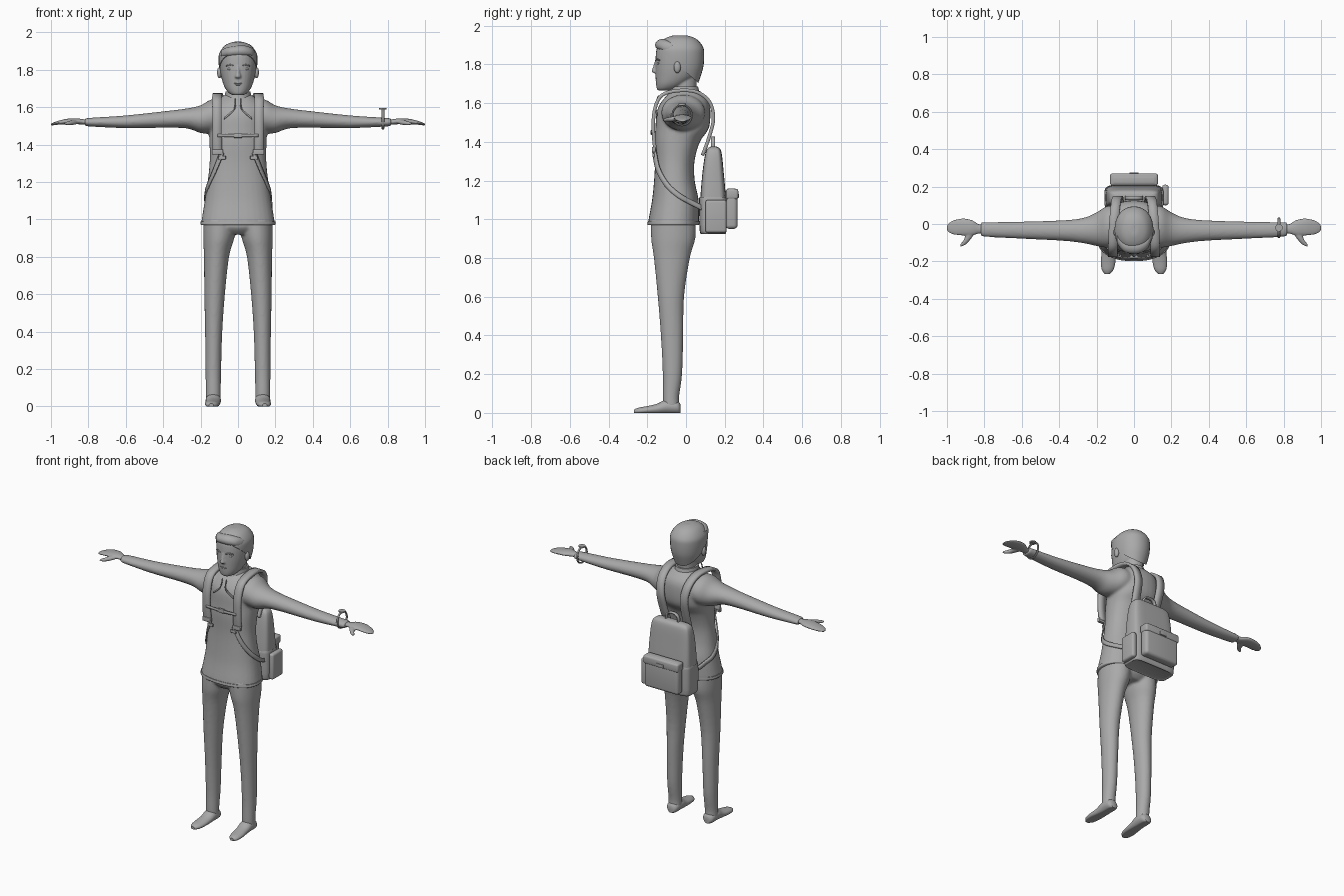
import bpy, bmesh, math
from mathutils import Vector, Matrix

grey = bpy.data.materials.new("plain_grey")
grey.diffuse_color = (0.4, 0.4, 0.4, 1)


def spline(rows, steps):
    """Catmull-Rom interpolation through rows of equal length."""
    out, last = [], len(rows) - 1
    for i in range(last):
        a, b, c, d = [Vector(rows[max(0, min(last, i + k))]) for k in (-1, 0, 1, 2)]
        for s in range(steps):
            t = s / steps
            out.append(b + (c - a) * t / 2 + (2 * a - 5 * b + 4 * c - d) * t * t / 2
                       + (3 * b - a - 3 * c + d) * t ** 3 / 2)
    return out + [Vector(rows[-1])]


def loft(bm, rings, axis="z", p=2.0, n=32, steps=4, side=1):
    """Skin superellipse rings (cx, cy, cz, radius_u, radius_v)."""
    u, v = {"z": (0, 1), "x": (1, 2), "y": (0, 2)}[axis]
    loops = []
    for r in spline(rings, steps):
        loop = []
        for k in range(n):
            c, s = math.cos(2 * math.pi * k / n), math.sin(2 * math.pi * k / n)
            co = Vector(r[:3])
            co[u] += max(r[3], .001) * math.copysign(abs(c) ** (2 / p), c)
            co[v] += max(r[4], .001) * math.copysign(abs(s) ** (2 / p), s)
            co.x *= side
            loop.append(bm.verts.new(co))
        loops.append(loop)
    for a, b in zip(loops, loops[1:]):
        for k in range(n):
            bm.faces.new((a[k], a[(k + 1) % n], b[(k + 1) % n], b[k]))
    bm.faces.new(loops[0])
    bm.faces.new(loops[-1])


def finish(name, bm, voxel=0, relax=4, angle=40):
    bmesh.ops.recalc_face_normals(bm, faces=bm.faces)
    me = bpy.data.meshes.new(name)
    bm.to_mesh(me)
    bm.free()
    me.materials.append(grey)
    ob = bpy.data.objects.new(name, me)
    bpy.context.collection.objects.link(ob)
    bpy.context.view_layer.objects.active = ob
    ob.select_set(True)
    bpy.ops.object.shade_smooth_by_angle(angle=math.radians(angle))
    ob.select_set(False)
    if voxel:
        m = ob.modifiers.new("blend", "REMESH")
        m.mode, m.voxel_size, m.use_smooth_shade = "VOXEL", voxel, True
        m = ob.modifiers.new("relax", "SMOOTH")
        m.factor, m.iterations = 0.5, relax
    return ob


def box(name, loc, size, bevel=.004, segs=3):
    bm = bmesh.new()
    bmesh.ops.create_cube(bm, size=1, matrix=Matrix.Translation(loc) @ Matrix.Diagonal((*size, 1)))
    bmesh.ops.bevel(bm, geom=bm.edges[:], offset=bevel, segments=segs, affect="EDGES", profile=.5)
    return finish(name, bm)


def ball(name, loc, size):
    bm = bmesh.new()
    bmesh.ops.create_uvsphere(bm, u_segments=20, v_segments=12, radius=1,
                              matrix=Matrix.Translation(loc) @ Matrix.Diagonal((*size, 1)))
    return finish(name, bm)


def strap(name, pts, width, thick, across=None, wrap=None, steps=5):
    """Flat webbing along a path; its width runs along 'across' or lies flat on the body."""
    bm, rows = bmesh.new(), []
    path = spline(pts, steps)
    for i, q in enumerate(path):
        tan = path[min(i + 1, len(path) - 1)] - path[max(i - 1, 0)]
        w = Vector(across) if across else tan.cross(Vector((q.x, q.y + .06, 0)))
        w = w.normalized() * width / 2
        rows.append([bm.verts.new(q + w * f) for f in (-1, 0, 1)])
    for a, b in zip(rows, rows[1:]):
        for k in (0, 1):
            bm.faces.new((a[k], a[k + 1], b[k + 1], b[k]))
    ob = finish(name, bm)
    if wrap:
        m = ob.modifiers.new("lie_on_body", "SHRINKWRAP")
        m.target, m.wrap_mode, m.offset = wrap, "OUTSIDE", .004
    m = ob.modifiers.new("thickness", "SOLIDIFY")
    m.thickness, m.offset = thick, 0
    return ob


# jacket: torso and sleeves blended together
bm = bmesh.new()
loft(bm, [(0, -.065, .975, .197, .13), (0, -.063, 1.0, .194, .13), (0, -.055, 1.1, .178, .12),
          (0, -.06, 1.2, .163, .105), (0, -.058, 1.3, .152, .102), (0, -.045, 1.4, .152, .117),
          (0, -.02, 1.47, .155, .138), (0, -.012, 1.56, .152, .138), (0, -.002, 1.62, .13, .115),
          (0, 0, 1.665, .075, .07)], p=2.3)
for s in (1, -1):
    loft(bm, [(.06, -.015, 1.55, .11, .09), (.14, -.015, 1.55, .112, .092), (.2, -.028, 1.536, .09, .074),
              (.27, -.035, 1.54, .068, .054), (.38, -.035, 1.535, .055, .045), (.6, -.033, 1.522, .046, .034),
              (.78, -.03, 1.52, .04, .024), (.82, -.028, 1.52, .036, .02)], "x", side=s)
jacket = finish("jacket", bm, .008, 5)

# jacket hem band and collar
bm = bmesh.new()
loft(bm, [(0, -.065, .97, .197, .131), (0, -.065, .975, .201, .134), (0, -.064, .99, .199, .133)], p=2.3, n=48)
finish("jacket_hem", bm)
bm = bmesh.new()
loft(bm, [(0, -.01, 1.6, .1, .105), (0, -.01, 1.65, .074, .082), (0, -.012, 1.685, .066, .074)])
finish("collar", bm)

# trousers
bm = bmesh.new()
loft(bm, [(0, -.065, .92, .12, .08), (0, -.065, .96, .165, .115), (0, -.065, 1.02, .165, .105)])
for s in (1, -1):
    loft(bm, [(.132, -.076, .03, .041, .043), (.132, -.078, .08, .04, .042), (.132, -.07, .2, .042, .05),
              (.13, -.072, .4, .046, .058), (.125, -.078, .6, .055, .068), (.115, -.073, .8, .067, .093),
              (.103, -.066, .9, .083, .114), (.095, -.065, 1.0, .09, .115)], side=s)
finish("trousers", bm, .008, 4)

for s, side in ((1, "left"), (-1, "right")):
    # shoe with a flat sole
    bm = bmesh.new()
    loft(bm, [(.132, -.028, .02, .02, .022), (.132, -.045, .028, .037, .034), (.132, -.1, .032, .041, .038),
              (.134, -.15, .02, .039, .027), (.138, -.2, .014, .039, .021), (.141, -.245, .01, .031, .017),
              (.143, -.268, .007, .012, .01)], "y", side=s)
    for v in bm.verts:
        v.co.z = max(v.co.z, 0)
    finish(side + "_shoe", bm)
    # hand and thumb
    bm = bmesh.new()
    loft(bm, [(.8, -.028, 1.52, .024, .014), (.83, -.026, 1.522, .025, .014), (.87, -.02, 1.525, .042, .016),
              (.92, -.016, 1.523, .045, .014), (.965, -.018, 1.516, .038, .01), (.99, -.02, 1.51, .025, .007),
              (1.0, -.021, 1.507, .012, .005)], "x", side=s)
    loft(bm, [(.926, -.12, 1.512, .005, .004), (.913, -.108, 1.513, .015, .009), (.893, -.085, 1.516, .017, .012),
              (.878, -.055, 1.52, .023, .013), (.87, -.03, 1.522, .025, .013)], "y", side=s)
    finish(side + "_hand", bm, .004, 2)

# head with neck and nose
bm = bmesh.new()
loft(bm, [(0, -.005, 1.6, .06, .06), (0, -.01, 1.68, .057, .063), (0, -.01, 1.76, .06, .07)])
loft(bm, [(0, -.11, 1.665, .03, .034), (0, -.095, 1.675, .048, .056), (0, -.075, 1.7, .068, .08),
          (0, -.052, 1.74, .084, .105), (0, -.04, 1.79, .095, .118), (0, -.034, 1.85, .1, .122),
          (0, -.032, 1.89, .095, .115), (0, -.03, 1.925, .068, .08), (0, -.03, 1.94, .03, .04)], p=2.15)
loft(bm, [(0, -.15, 1.754, .012, .012), (0, -.158, 1.762, .017, .019), (0, -.157, 1.785, .011, .014),
          (0, -.15, 1.82, .009, .01)])
finish("head", bm, .005, 3)

# hair: cap cut along a sloping hairline, plus a swept fringe
bm = bmesh.new()
loft(bm, [(0, -.03, 1.68, .07, .085), (0, -.034, 1.74, .088, .11), (0, -.032, 1.79, .099, .122),
          (0, -.032, 1.85, .104, .126), (0, -.032, 1.89, .099, .12), (0, -.03, 1.93, .07, .085),
          (0, -.03, 1.948, .03, .04), (0, -.03, 1.95, .005, .006)], p=2.15)
cut = bmesh.ops.bisect_plane(bm, geom=bm.verts[:] + bm.edges[:] + bm.faces[:], clear_inner=True,
                             plane_co=(0, -.13, 1.87), plane_no=(0, .65, .76))
bmesh.ops.holes_fill(bm, edges=[e for e in bm.edges if e.is_boundary])
finish("hair", bm)
bm = bmesh.new()
loft(bm, [(-.09, -.075, 1.885, .03, .02), (-.05, -.115, 1.895, .035, .027), (.02, -.12, 1.9, .038, .031),
          (.07, -.1, 1.893, .033, .026), (.092, -.07, 1.88, .02, .018)], "x")
finish("hair_fringe", bm)

# face details and ears
for s, side in ((1, "left"), (-1, "right")):
    ball(side + "_eye", (s * .042, -.141, 1.805), (.014, .008, .007))
    strap(side + "_eyebrow", [(s * .02, -.155, 1.822), (s * .042, -.15, 1.827), (s * .062, -.138, 1.821)],
          .006, .006, (0, 0, 1))
    ball(side + "_ear", (s * .099, -.045, 1.785), (.013, .018, .03))
ball("upper_lip", (0, -.149, 1.727), (.026, .01, .004))
ball("lower_lip", (0, -.148, 1.719), (.02, .01, .004))

# backpack body, lower wrap and pockets
bm = bmesh.new()
loft(bm, [(0, .14, .93, .135, .05), (0, .14, .945, .152, .064), (0, .14, 1.1, .152, .066),
          (0, .14, 1.25, .145, .054), (0, .142, 1.335, .135, .043), (0, .143, 1.365, .12, .032),
          (0, .143, 1.375, .095, .015)], p=5)
finish("backpack_body", bm, angle=60)
bm = bmesh.new()
loft(bm, [(0, .14, .928, .14, .055), (0, .14, .94, .157, .069), (0, .14, 1.1, .158, .072),
          (0, .14, 1.112, .155, .068)], p=5)
finish("backpack_lower_wrap", bm, angle=60)
box("backpack_front_pocket", (0, .235, 1.055), (.25, .062, .21), .02, 4)
box("pocket_flap", (0, .238, 1.13), (.256, .064, .055), .012)
box("pocket_buckle", (0, .271, 1.12), (.05, .008, .022), .002)
box("backpack_side_pocket", (.168, .155, 1.015), (.035, .11, .17), .014, 4)
strap("backpack_handle", [(-.045, .14, 1.36), (-.042, .14, 1.4), (-.02, .14, 1.42), (.02, .14, 1.42),
                          (.042, .14, 1.4), (.045, .14, 1.36)], .022, .009, (0, 1, 0))

# carrying straps, repeated on both sides
for s, side in ((1, "left"), (-1, "right")):
    strap(side + "_shoulder_strap",
          [(s * x, y, z) for x, y, z in ((.11, -.16, 1.36), (.112, -.168, 1.45), (.112, -.163, 1.56),
                                         (.113, -.125, 1.64), (.11, -.03, 1.665), (.103, .06, 1.655),
                                         (.095, .122, 1.605), (.085, .142, 1.52), (.08, .118, 1.42),
                                         (.075, .085, 1.33))], .05, .018, (1, 0, 0), jacket)
    strap(side + "_side_strap",
          [(s * x, y, z) for x, y, z in ((.085, -.165, 1.36), (.125, -.145, 1.26), (.16, -.1, 1.18),
                                         (.172, -.035, 1.12), (.155, .03, 1.085), (.13, .09, 1.055))],
          .026, .008, None, jacket)
    box(side + "_strap_buckle", (s * .11, -.166, 1.36), (.06, .02, .028))
    box(side + "_strap_adjuster", (s * .085, -.168, 1.33), (.04, .012, .02))
    strap(side + "_lapel", [(s * .015, -.142, 1.64), (s * .02, -.158, 1.59), (s * .075, -.15, 1.54)],
          .012, .006, (0, 0, 1), jacket)
strap("chest_strap", [(-.11, -.175, 1.45), (0, -.178, 1.448), (.11, -.175, 1.45)], .016, .008, (0, 0, 1), jacket)
box("chest_buckle", (0, -.175, 1.448), (.045, .018, .024))

# wrist band with round face
bm = bmesh.new()
N, M = 32, 8
grid = [[bm.verts.new((.775 + .007 * math.cos(b), -.02 + (.05 + .005 * math.sin(b)) * math.cos(a),
                       1.537 + (.052 + .005 * math.sin(b)) * math.sin(a)))
         for b in [2 * math.pi * j / M for j in range(M)]] for a in [2 * math.pi * i / N for i in range(N)]]
for i in range(N):
    for j in range(M):
        bm.faces.new((grid[i][j], grid[(i + 1) % N][j], grid[(i + 1) % N][(j + 1) % M], grid[i][(j + 1) % M]))
finish("wrist_band", bm)
bm = bmesh.new()
loft(bm, [(.775, -.02, 1.588, .02, .02), (.775, -.02, 1.597, .02, .02)], steps=1)
finish("watch_face", bm)
